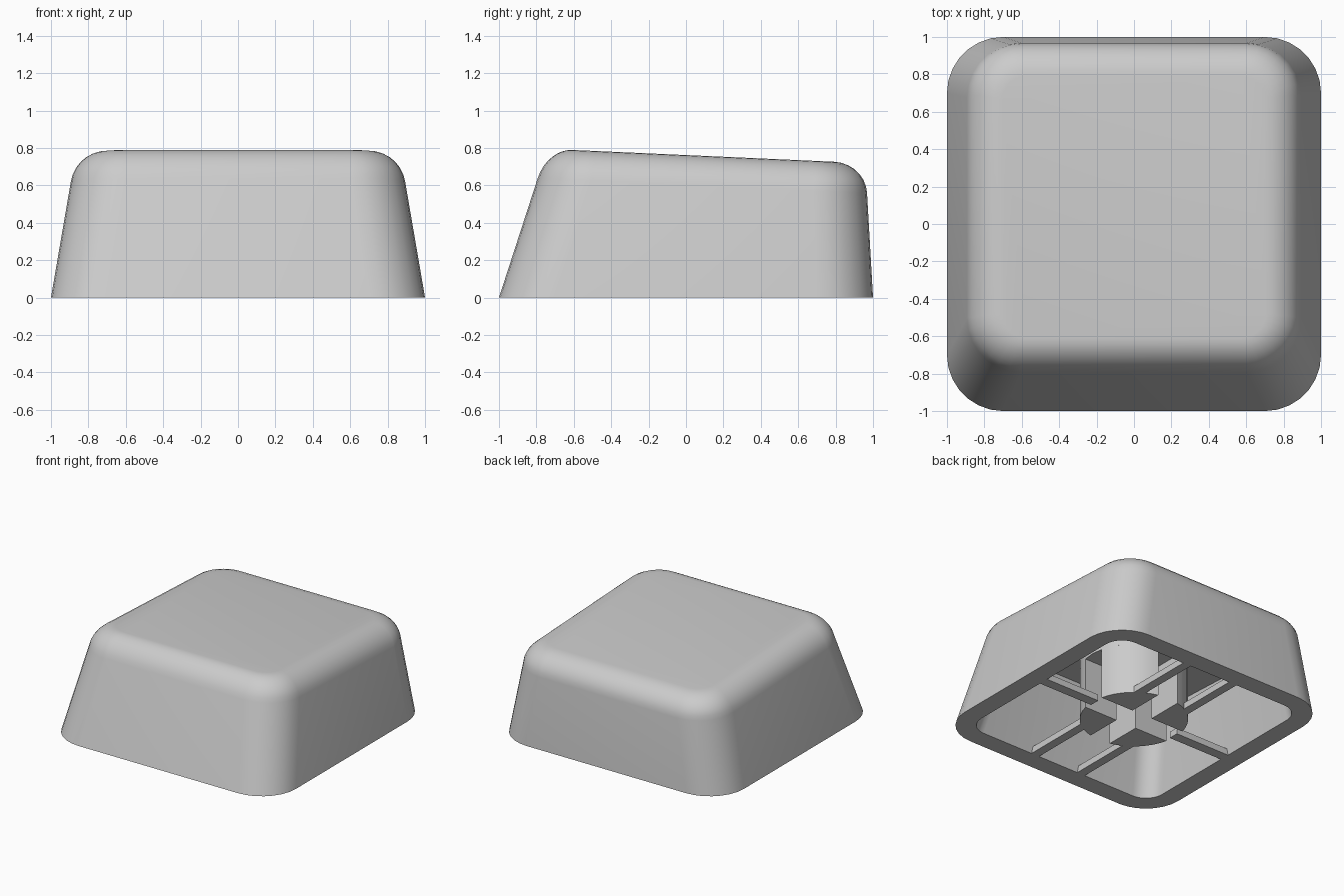
import bpy, bmesh, math

if "Cube" in bpy.data.objects:
    bpy.data.objects.remove(bpy.data.objects["Cube"])

SLOPE = -0.045      # tilt of the top, falling towards the back
SEG = 7             # segments in each rounded corner

plastic = bpy.data.materials.new("grey_plastic")
plastic.diffuse_color = (0.6, 0.6, 0.6, 1)
plastic.use_nodes = True
plastic.node_tree.nodes["Principled BSDF"].inputs["Base Color"].default_value = plastic.diffuse_color


def finish(name, bm):
    bmesh.ops.recalc_face_normals(bm, faces=bm.faces)
    mesh = bpy.data.meshes.new(name)
    bm.to_mesh(mesh)
    bm.free()
    mesh.materials.append(plastic)
    obj = bpy.data.objects.new(name, mesh)
    bpy.context.collection.objects.link(obj)
    bpy.ops.object.select_all(action='DESELECT')
    obj.select_set(True)
    bpy.context.view_layer.objects.active = obj
    bpy.ops.object.shade_smooth_by_angle(angle=math.radians(30))
    return obj


def ring(bm, half_x, front, back, radius, z0, slope=SLOPE):
    """Rounded rectangle of vertices lying on a plane tilted in y."""
    corners = [(half_x - radius, back - radius), (radius - half_x, back - radius),
               (radius - half_x, front + radius), (half_x - radius, front + radius)]
    verts = []
    for i, (cx, cy) in enumerate(corners):
        for k in range(SEG + 1):
            a = math.pi / 2 * (i + k / SEG)
            y = cy + radius * math.sin(a)
            verts.append(bm.verts.new((cx + radius * math.cos(a), y, z0 + slope * y)))
    return verts


def prism(bm, outline, z0, z1):
    low = [bm.verts.new((x, y, z0)) for x, y in outline]
    high = [bm.verts.new((x, y, z1)) for x, y in outline]
    n = len(outline)
    bm.faces.new(low[::-1])
    bm.faces.new(high)
    for i in range(n):
        j = (i + 1) % n
        bm.faces.new((low[i], low[j], high[j], high[i]))


# Hollow cap: inner ceiling, inner wall, rim, outer wall, rounded shoulder, top
bm = bmesh.new()
rings = [ring(bm, 0.747, -0.665, 0.817, 0.15, 0.58),
         ring(bm, 0.85, -0.85, 0.85, 0.15, 0, 0),
         ring(bm, 1, -1, 1, 0.3, 0, 0)]
start = (0.893, -0.793, 0.968, 0.29, 0.602)
corner = (0.865, -0.745, 0.96, 0.25, 0.762)
end = (0.705, -0.61, 0.79, 0.13, 0.762)
STEPS = 7
for s in range(STEPS + 1):
    t = s / STEPS
    w = ((1 - t) ** 2, 2 * t * (1 - t) * 0.75, t * t)
    total = sum(w)
    rings.append(ring(bm, *[(w[0] * a + w[1] * b + w[2] * c) / total
                            for a, b, c in zip(start, corner, end)]))
for a, b in zip(rings, rings[1:]):
    for i in range(len(a)):
        j = (i + 1) % len(a)
        bm.faces.new((a[i], a[j], b[j], b[i]))
bm.faces.new(rings[0])
bm.faces.new(rings[-1])
finish("cap_shell", bm)

# Stem: solid post above, four quadrants around a cross-shaped slot below
R, GAP, DEPTH = 0.39, 0.09, 0.4
bm = bmesh.new()
prism(bm, [(R * math.cos(math.tau * k / 32), R * math.sin(math.tau * k / 32))
           for k in range(32)], DEPTH, 0.63)
a0 = math.asin(GAP / R)
quarter = [(GAP, GAP)]
for k in range(9):
    a = a0 + (math.pi / 2 - 2 * a0) * k / 8
    quarter.append((R * math.cos(a), R * math.sin(a)))
for q in range(4):
    c, s = [(1, 0), (0, 1), (-1, 0), (0, -1)][q]
    prism(bm, [(x * c - y * s, x * s + y * c) for x, y in quarter], 0, DEPTH)
finish("stem", bm)


# Thin ribs joining the stem to the walls
def rib(name, x0, x1, y0, y1):
    bm = bmesh.new()
    prism(bm, [(x0, y0), (x1, y0), (x1, y1), (x0, y1)], 0, 0.05)
    finish(name, bm)


for sx in (-1, 1):
    rib("side_rib", *sorted((sx * 0.37, sx * 0.85)), -0.04, 0.04)
    for sy in (-1, 1):
        rib("long_rib", *sorted((sx * 0.18, sx * 0.25)), *sorted((sy * 0.3, sy * 0.85)))
